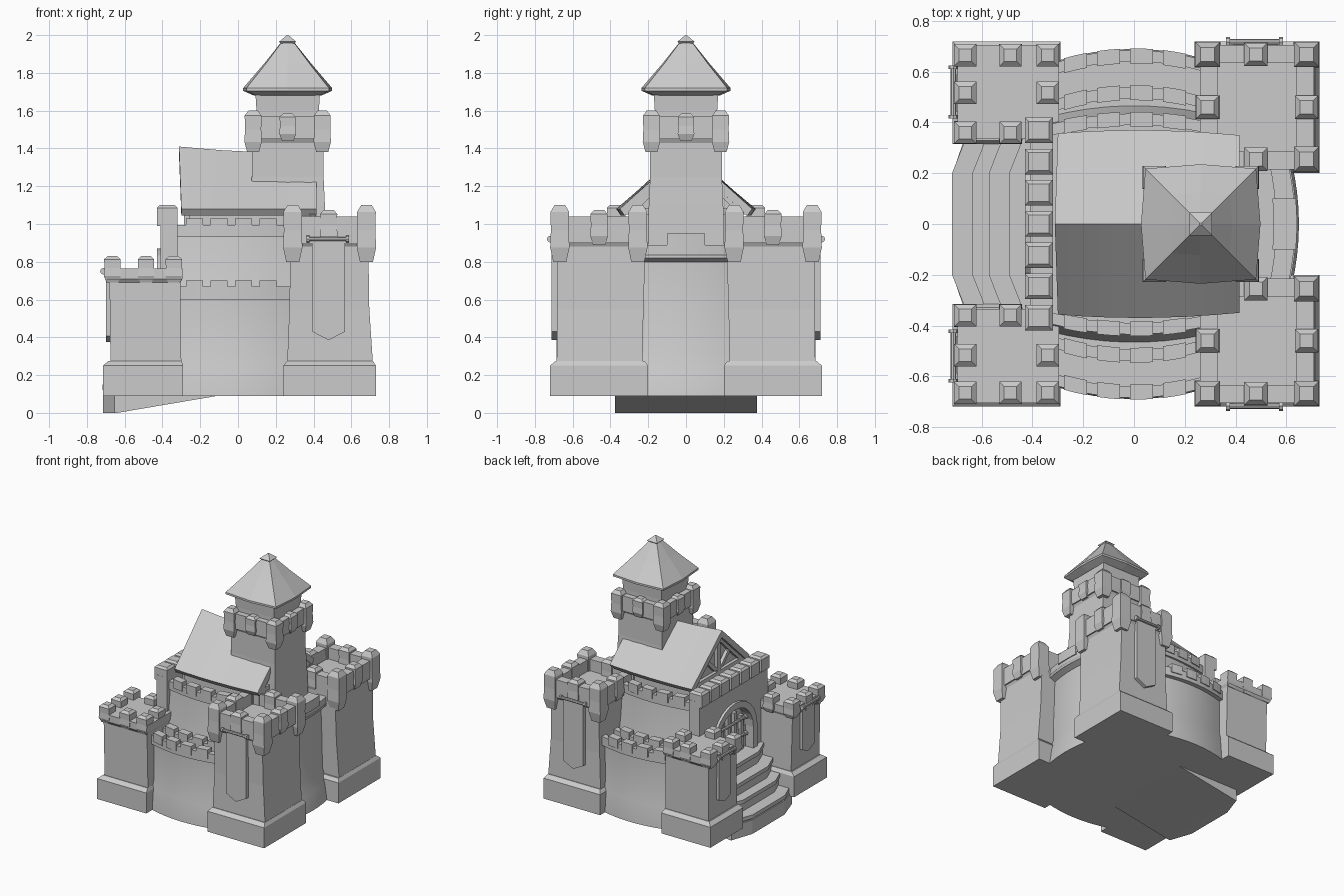
import bpy, bmesh
from math import sin, cos, pi

if "Cube" in bpy.data.objects:
    bpy.data.objects.remove(bpy.data.objects["Cube"])

# ---------- helpers: a solid is a list of rings lofted together and capped ----------
def make(name, solids, mirror=False, smooth=False):
    bm = bmesh.new()
    for rings in solids:
        vs = [[bm.verts.new(p) for p in r] for r in rings]
        n = len(vs[0])
        for a, b in zip(vs, vs[1:]):
            for i in range(n):
                bm.faces.new((a[i], a[(i + 1) % n], b[(i + 1) % n], b[i]))
        bm.faces.new(vs[0][::-1])
        bm.faces.new(vs[-1])
    bmesh.ops.recalc_face_normals(bm, faces=bm.faces)
    me = bpy.data.meshes.new(name)
    bm.to_mesh(me)
    bm.free()
    ob = bpy.data.objects.new(name, me)
    bpy.context.collection.objects.link(ob)
    if mirror:
        m = ob.modifiers.new("mirror", 'MIRROR')
        m.use_axis = (False, True, False)
        m.use_mirror_merge = False
    if smooth:
        bpy.ops.object.select_all(action='DESELECT')
        ob.select_set(True)
        bpy.context.view_layer.objects.active = ob
        bpy.ops.object.shade_smooth_by_angle(angle=0.5)
    return ob

def rect(x0, x1, y0, y1, z):
    return [(x0, y0, z), (x1, y0, z), (x1, y1, z), (x0, y1, z)]

def box(x0, x1, y0, y1, z0, z1):
    return [rect(x0, x1, y0, y1, z0), rect(x0, x1, y0, y1, z1)]

def prism(outline, z0, z1):
    return [[(x, y, z) for x, y in outline] for z in (z0, z1)]

def along_x(outline, x0, x1):
    return [[(x, y, z) for y, z in outline] for x in (x0, x1)]

def merlon(x, y, w, z0, z1):
    h = z1 - z0
    prof = ((0, .68), (.25, 1), (.55, .93), (.88, .97), (1, .55))
    return [rect(x - w * k, x + w * k, y - w * k, y + w * k, z0 + h * t) for t, k in prof]

def crown(cx, cy, hx, hy, t, z0, z1):
    return [box(cx - hx, cx + hx, cy - hy, cy - hy + t, z0, z1),
            box(cx - hx, cx + hx, cy + hy - t, cy + hy, z0, z1),
            box(cx - hx, cx - hx + t, cy - hy, cy + hy, z0, z1),
            box(cx + hx - t, cx + hx, cy - hy, cy + hy, z0, z1)]

def rod(x, y, z, half, axis):
    prof = ((-1, .018), (-.86, .018), (-.86, .011), (.86, .011), (.86, .018), (1, .018))
    out = []
    for t, r in prof:
        c = [(r * cos(k * pi / 4), r * sin(k * pi / 4)) for k in range(8)]
        out.append([(x + t * half, y + a, z + b) if axis == 'x' else (x + a, y + t * half, z + b)
                    for a, b in c])
    return out

def strip(a0, a1, inner, outer, bulge, span, n=8, swap=False):
    # bowed band seen from above
    f = lambda a, d: d + bulge * (1 - (a / span) ** 2)
    ts = [a0 + (a1 - a0) * i / n for i in range(n + 1)]
    pts = [(a, f(a, outer)) for a in ts] + [(a, f(a, inner)) for a in reversed(ts)]
    return [(q, p) for p, q in pts] if swap else pts

def flared(profile, **kw):
    # bowed wall whose outer face follows (z, outer) pairs
    return [[(x, y, z) for x, y in strip(outer=o, **kw)] for z, o in profile]

# ---------- low gate-side towers ----------
make("low_tower", [
    [rect(-.715, -.29, .315, .72, .09), rect(-.715, -.29, .315, .72, .25), rect(-.685, -.30, .33, .69, .275)],
    [rect(-.675, -.30, .335, .685, .25), rect(-.68, -.305, .345, .69, .69),
     rect(-.695, -.295, .335, .705, .71), rect(-.695, -.295, .335, .705, .765)]], True)
make("low_tower_merlons", [merlon(x, y, .045, .69, .83)
     for x in (-.665, -.487, -.34) for y in (.36, .517, .665)
     if (x, y) not in ((-.487, .517), (-.34, .36))], True)

# ---------- tall rear towers ----------
make("tall_tower", [
    [rect(.24, .73, .20, .72, .09), rect(.24, .73, .20, .72, .25), rect(.26, .715, .22, .69, .275)],
    [rect(.26, .715, .232, .685, .25), rect(.272, .695, .225, .68, .55), rect(.278, .69, .215, .685, .88),
     rect(.265, .705, .215, .705, .91), rect(.265, .705, .215, .705, .95)]], True)
make("tall_tower_parapet", crown(.485, .46, .225, .245, .07, .90, 1.04), True)
make("tall_tower_merlons",
     [merlon(x, y, .051, .80, 1.10) for x in (.29, .68) for y in (.255, .668)] +
     [merlon(x, y, .047, .89, 1.075) for x, y in ((.48, .255), (.48, .668), (.29, .46), (.68, .46))], True)

# ---------- lower curtain walls with a walkway ----------
sp = dict(bulge=.04, span=.28)
make("side_wall", [flared([(.09, .65), (.25, .635), (.32, .615), (.60, .61), (.60, .64), (.62, .64)],
                          a0=-.31, a1=.28, inner=.36, **sp)], True, True)
make("side_parapet", [prism(strip(-.31, .28, i, i + .045, **sp), .60, .67) for i in (.455, .60)], True)
xs = (-.23, -.10, .03, .16)
make("side_merlons", [prism(strip(x - .045, x + .045, i - .007, i + .052, n=2, **sp), .63, .70)
                      for x in xs for i in (.455, .60)], True)

# ---------- upper keep walls ----------
up = dict(bulge=.03, span=.28)
make("keep_wall", [flared([(.60, .44), (.75, .41), (.93, .39), (.93, .405), (.95, .405)],
                          a0=-.34, a1=.28, inner=0, **up)], True, True)
make("keep_parapet", [prism(strip(-.34, .28, .36, .405, **up), .93, .995)], True)
make("keep_merlons", [prism(strip(x - .045, x + .045, .355, .412, n=2, **up), .96, 1.03) for x in xs], True)
make("keep_core", [box(-.36, .57, -.40, .40, .09, .60), box(.2, .56, -.3, .3, .6, .82)])

# ---------- rear wall ----------
rw = dict(bulge=.03, span=.25, swap=True)
make("rear_wall", [flared([(.09, .62), (.22, .60), (.32, .565), (.80, .56), (.82, .60), (.84, .61)],
                          a0=-.25, a1=.25, inner=.45, **rw)], False, True)
make("rear_parapet", [prism(strip(-.25, .25, .53, .605, **rw), .82, .89),
                      prism(strip(-.1, .1, .52, .612, **rw), .87, .95)])

# ---------- gate wall with arched opening ----------
def arch(r, spring, n=12):
    return [(r * cos(pi * i / n), spring + r * sin(pi * i / n)) for i in range(n + 1)]
inner, outer = arch(.22, .60), arch(.27, .60)
make("gate_wall", [along_x([(.42, .09), (.42, 1.03), (-.42, 1.03), (-.42, .09), (-.22, .09)] +
                           inner[::-1] + [(.22, .09)], -.41, -.32)])
make("gate_arch_frame", [along_x([(.27, .40)] + outer + [(-.27, .40), (-.22, .40)] + inner[::-1] +
                                 [(.22, .40)], -.43, -.40)])
make("gate_merlons", [[rect(-.43, -.32, y - .05, y + .05, .99), rect(-.43, -.32, y - .05, y + .05, 1.085),
                       rect(-.415, -.335, y - .035, y + .035, 1.10)]
                      for y in [k * .123 for k in range(-3, 4)]])
make("gate_door", [box(-.35, -.33, -.23, .23, .40, .84)])
make("gate_bars", [box(-.375, -.35, y - .017, y + .017, .42, .80 - abs(y) * .6)
                   for y in (-.16, -.08, 0, .08, .16)] + [rod(-.38, 0, z, .2, 'y') for z in (.55, .68)])

# ---------- stairs and sloping foot ----------
def tread(x):
    return [(x, -.2), (x + .055, -.34), (-.36, -.34), (-.36, .34), (x + .055, .34), (x, .2)]
make("stairs", [s for x, z in ((-.705, .15), (-.625, .245), (-.56, .34), (-.48, .435))
                for s in (prism(tread(x), .05, z - .03), prism(tread(x - .012), z - .03, z))])
make("stair_foot", [[[(x, y, 0), (-.64, y, 0), (-.08, y, .095), (x, y, .11)]
                     for y, x in ((-.375, -.655), (-.2, -.715), (.2, -.715), (.375, -.655))]])

# ---------- gabled hall ----------
make("hall_body", [along_x([(-.29, .9), (.29, .9), (.29, 1.08), (0, 1.36), (-.29, 1.08)], -.26, .385)])
roof = []
for x, ridge, e in ((-.30, 1.41, .357), (-.2, 1.40, .364), (-.08, 1.39, .369), (.05, 1.384, .37),
                    (.2, 1.382, .366), (.32, 1.388, .358), (.415, 1.395, .35)):
    lean = -.012 if x < -.25 else 0
    roof.append([(x, e, 1.08), (x + lean, 0, ridge), (x, -e, 1.08),
                 (x, -e + .025, 1.045), (x + lean, 0, ridge - .055), (x, e - .025, 1.045)])
make("hall_roof", [roof], False, True)
# timber framing on both gables
def beam(x, y0, z0, y1, z1, w=.02):
    return along_x([(y0 - w, z0), (y0 + w, z0), (y1 + w, z1), (y1 - w, z1)], x, x + .035)
make("gable_timbers", [b for x in (-.285, .375) for b in (
    beam(x, .31, 1.05, .01, 1.34, .025), beam(x, -.31, 1.05, -.01, 1.34, .025),
    beam(x, 0, .95, 0, 1.34), beam(x, .26, .95, .26, 1.08), beam(x, -.26, .95, -.26, 1.08),
    box(x, x + .035, -.3, .3, 1.05, 1.085), beam(x, .03, 1.1, .13, 1.2), beam(x, -.03, 1.1, -.13, 1.2))])

# ---------- central tower ----------
cx = .263
def sq(h, z, c=cx):
    return rect(c - h, c + h, -h, h, z)
make("central_tower", [[sq(.205, .80), sq(.197, 1.1), sq(.19, 1.25), sq(.19, 1.43), sq(.205, 1.46), sq(.205, 1.50)],
                       [sq(.165, 1.5), sq(.165, 1.60), sq(.172, 1.71)]])
make("central_parapet", crown(cx, 0, .21, .21, .06, 1.45, 1.57))
make("central_merlons", [merlon(cx + a * .183, b * .183, .046, 1.38, 1.60) for a in (-1, 1) for b in (-1, 1)] +
     [merlon(cx + a * .183, b * .183, .044, 1.44, 1.585) for a, b in ((1, 0), (-1, 0), (0, 1), (0, -1))])
def eave(h, z):
    # square with slightly bowed sides
    m = h * 1.08
    return [(cx + a * (h if b else m), c * (h if d else m), z) for a, b, c, d in (
        (-1, 1, -1, 1), (0, 1, -1, 0), (1, 1, -1, 1), (1, 0, 0, 1),
        (1, 1, 1, 1), (0, 1, 1, 0), (-1, 1, 1, 1), (-1, 0, 0, 1))]
make("spire_roof", [[eave(.165, 1.68), eave(.218, 1.705), eave(.218, 1.72), eave(.115, 1.85), eave(.03, 1.965)],
                    [sq(.035, 1.955), sq(.045, 1.965), sq(.004, 2.0)]])

# ---------- banners on rods ----------
pen = [(-.087, .43), (0, .385), (.087, .43), (.087, .92), (-.087, .92)]
make("tall_tower_banner", [[[(.48 + a, y, z) for a, z in pen] for y in (.68, .712)]], True)
make("tall_tower_banner_rod", [rod(.475, .718, .92, .112, 'x')], True)
make("low_tower_banner", [along_x([(.515 + a * .85, z * .7 + .106) for a, z in pen], -.70, -.67)], True)
make("low_tower_banner_rod", [rod(-.712, .52, .75, .105, 'y')], True)
